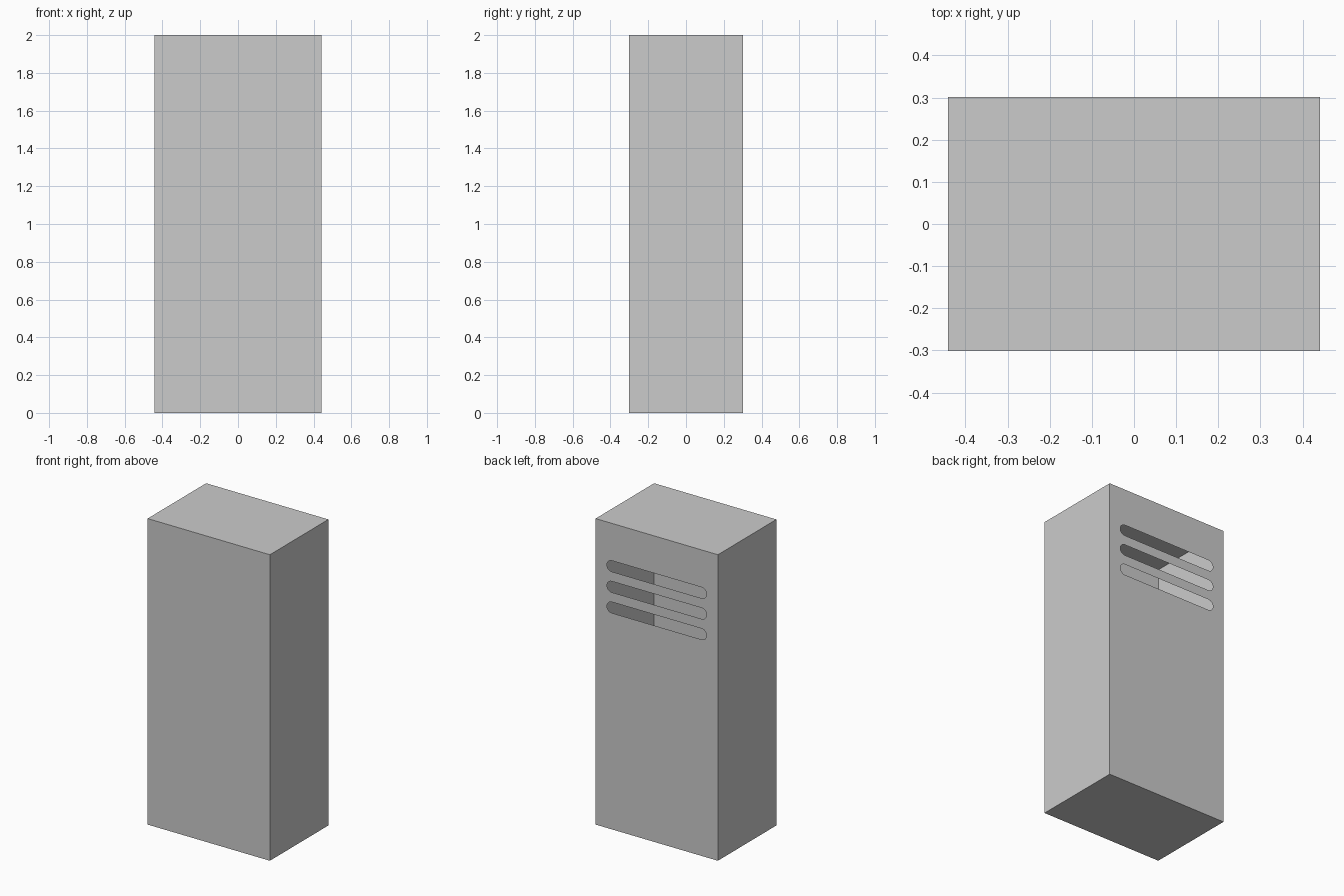
import bpy, bmesh, math
from mathutils import Vector

if "Cube" in bpy.data.objects:
    bpy.data.objects.remove(bpy.data.objects["Cube"])

W, D, H = 0.442, 0.302, 2.0          # half width, half depth, height
SLOT_R, SLOT_X = 0.036, 0.36         # slot end radius, half length
SLOT_Z = (1.72, 1.585, 1.45)
SEG = 12                             # steps per rounded end

# thin sheet-metal box
bm = bmesh.new()
bmesh.ops.create_cube(bm, size=1)
for v in bm.verts:
    v.co = Vector((v.co.x * 2 * W, v.co.y * 2 * D, (v.co.z + 0.5) * H))

# open the back, keeping its rim
back = next(f for f in bm.faces if f.normal.y > 0.9 or f.calc_center_median().y > D - 0.01)
edges = list(back.edges)
bmesh.ops.delete(bm, geom=[back], context='FACES_ONLY')


def slot_outline(z):
    """Edge loop of a horizontal round-ended slot in the back panel."""
    verts = []
    for side, start in ((1, -90), (-1, 90)):
        for i in range(SEG + 1):
            a = math.radians(start + 180 * i / SEG)
            x = side * (SLOT_X - SLOT_R) + SLOT_R * math.cos(a)
            verts.append(bm.verts.new((x, D, z + SLOT_R * math.sin(a))))
    return [bm.edges.new((verts[i - 1], verts[i])) for i in range(len(verts))]


# back panel pierced by three vent slots
for z in SLOT_Z:
    edges += slot_outline(z)
fill = bmesh.ops.triangle_fill(bm, edges=edges, use_beauty=True, normal=(0, 1, 0))
for f in fill['geom']:
    if isinstance(f, bmesh.types.BMFace):
        f.normal_update()
        if f.normal.y < 0:
            f.normal_flip()

mesh = bpy.data.meshes.new("locker_body")
bm.to_mesh(mesh)
bm.free()
bpy.context.collection.objects.link(bpy.data.objects.new("locker_body", mesh))
